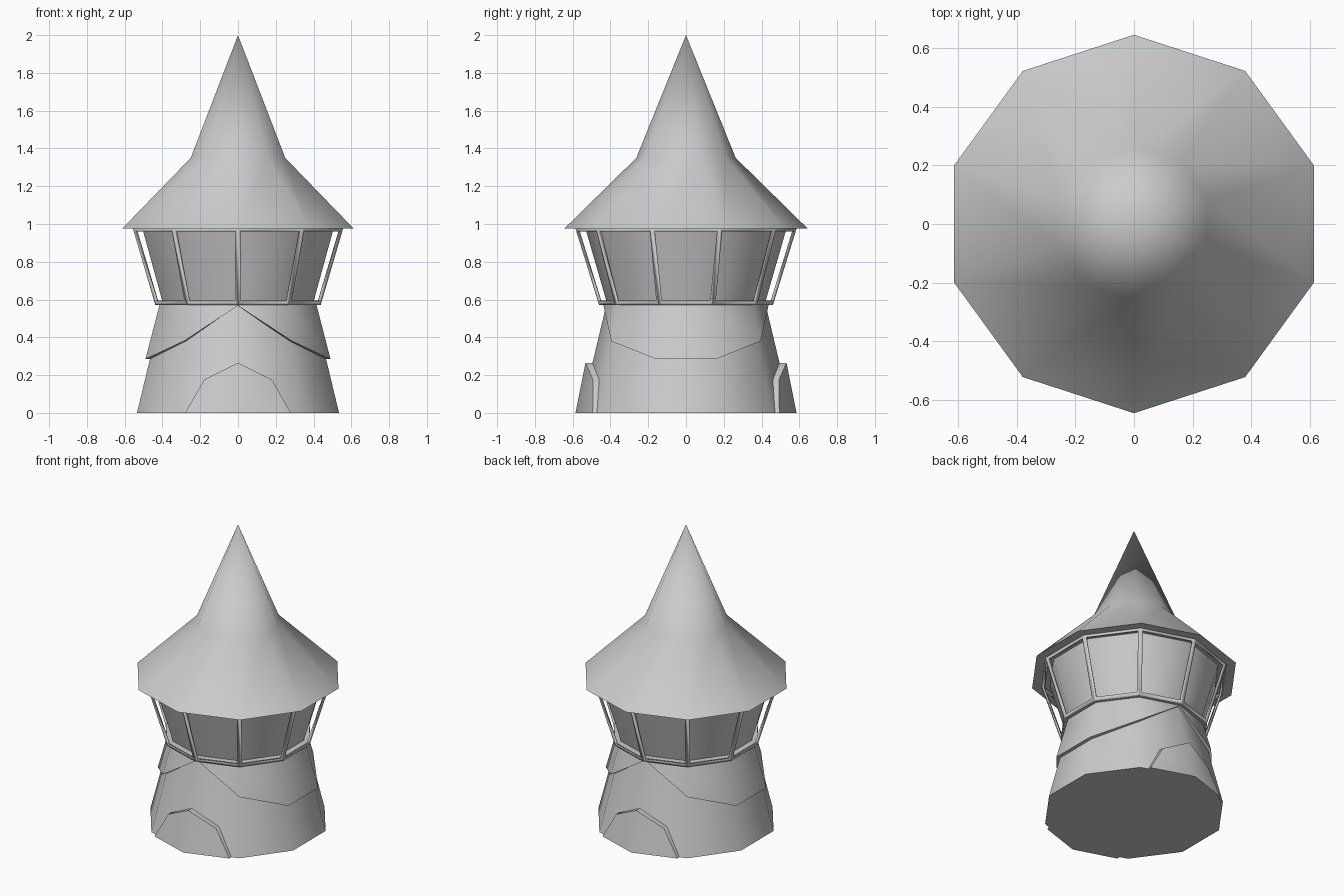
import bpy, bmesh
from math import sin, cos, tan, radians

if "Cube" in bpy.data.objects:
    bpy.data.objects.remove(bpy.data.objects["Cube"])

N = 10  # sides of the tower, with a corner facing the front


def finish(name, bm, angle=45):
    bmesh.ops.remove_doubles(bm, verts=bm.verts, dist=0.0005)
    bmesh.ops.recalc_face_normals(bm, faces=bm.faces)
    mesh = bpy.data.meshes.new(name)
    bm.to_mesh(mesh)
    bm.free()
    obj = bpy.data.objects.new(name, mesh)
    bpy.context.collection.objects.link(obj)
    bpy.ops.object.select_all(action='DESELECT')
    obj.select_set(True)
    bpy.context.view_layer.objects.active = obj
    bpy.ops.object.shade_smooth_by_angle(angle=radians(angle))
    return obj


def corner(r, z, k):
    a = radians(-90 + 360 / N * k)
    return (r * cos(a), r * sin(a), z)


def lathe(profile, cap_start=False, cap_end=False, closed=False):
    # r and z are functions of the corner number, or plain numbers
    bm = bmesh.new()
    val = lambda v, k: v(k) if callable(v) else v
    rings = [[bm.verts.new(corner(val(r, k), val(z, k), k)) for k in range(N)]
             for r, z in profile]
    pairs = list(zip(rings, rings[1:]))
    if closed:
        pairs.append((rings[-1], rings[0]))
    for a, b in pairs:
        for k in range(N):
            j = (k + 1) % N
            bm.faces.new((a[k], a[j], b[j], b[k]))
    if cap_start:
        bm.faces.new(rings[0])
    if cap_end:
        bm.faces.new(rings[-1])
    return bm


# tapered lower tower
finish("tower_base", lathe([(0.5625, 0), (0.489, 0.29), (0.42, 0.58)], True, True))

# flaring wall of the upper room
finish("upper_wall", lathe([(0.418, 0.58), (0.532, 0.975)]))

# pointed roof with wide eaves
finish("roof", lathe([(0.645, 0.975), (0.263, 1.35), (0.0, 2.0)], cap_start=True))

# gallery floor ring
finish("gallery_floor", lathe([(0.41, 0.57), (0.455, 0.57), (0.463, 0.595), (0.41, 0.595)],
                              closed=True), 30)

# overlapping skirt, lowest on the two sides and peaked at front and back
DROP = [0.568, 0.38, 0.285]


def edge_z(k):
    d = k % 5
    return DROP[min(d, 5 - d)]


finish("tower_skirt", lathe([
    (0.436, 0.575),
    (lambda k: 0.515 - 0.277 * (edge_z(k) - 0.285), edge_z),
    (lambda k: 0.555 - 0.25 * edge_z(k), edge_z)]))

# leaning window frames of the gallery
bm = lathe([(0.46, 0.57), (0.585, 0.975)])
bmesh.ops.recalc_face_normals(bm, faces=bm.faces)
panes = bm.faces[:]
bmesh.ops.inset_individual(bm, faces=panes, thickness=0.022)
bmesh.ops.delete(bm, geom=panes, context='FACES')
frames = finish("window_frames", bm, 30)
mod = frames.modifiers.new("thickness", 'SOLIDIFY')
mod.thickness = 0.014
mod.offset = -1

# raised plates folded round the front and back corners
HALF = [(0.28, 0), (0.18, 0.175), (0, 0.265)]
OUTLINE = [(0, 0)] + HALF + [(-x, z) for x, z in HALF[1::-1]]


def plate(name, side):
    bm = bmesh.new()
    layers = []
    for inset in (0, 0.045):
        layers.append([bm.verts.new((x, side * (0.585 - 0.2 * z - abs(x) * tan(radians(18)) - inset), z))
                       for x, z in OUTLINE])
    for v in layers:
        bm.faces.new(v[0:4])
        bm.faces.new([v[0]] + v[3:6])
    a, b = layers
    for i in range(6):
        j = (i + 1) % 6
        bm.faces.new((a[i], a[j], b[j], b[i]))
    finish(name, bm)


plate("front_plate", -1)
plate("back_plate", 1)
